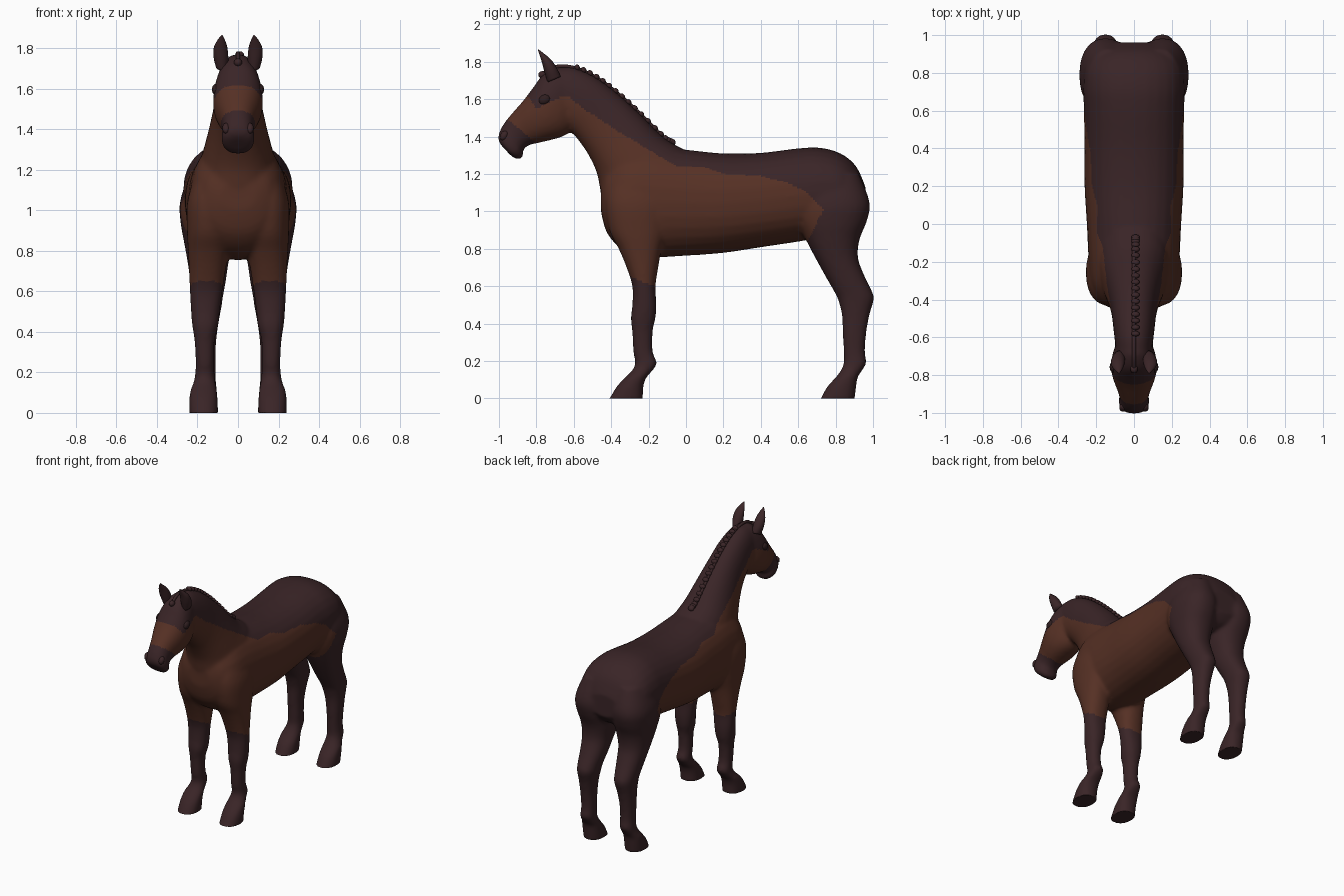
import bpy, bmesh, math
from mathutils import Vector

default = bpy.data.objects.get("Cube")
if default:
    bpy.data.objects.remove(default, do_unlink=True)


def material(name, colour):
    mat = bpy.data.materials.new(name)
    mat.use_nodes = True
    mat.diffuse_color = (*colour, 1)
    mat.node_tree.nodes["Principled BSDF"].inputs["Base Color"].default_value = (*colour, 1)
    mat.node_tree.nodes["Principled BSDF"].inputs["Roughness"].default_value = 0.8
    return mat


DARK = material("dark brown coat", (.042, .018, .020))
BAY = material("reddish brown coat", (.093, .030, .018))
EYE = material("eye brown", (.028, .013, .014))


def spline(rows, steps=4):
    """Smoothly interpolate rows of numbers."""
    rows = [Vector(r) for r in rows]
    out = []
    for i in range(len(rows) - 1):
        a, b = rows[max(i - 1, 0)], rows[i]
        c, d = rows[i + 1], rows[min(i + 2, len(rows) - 1)]
        for s in range(steps):
            t = s / steps
            out.append(b + (c - a) * (t / 2) + (a * 2 - b * 5 + c * 4 - d) * (t * t / 2)
                       + (b * 3 - a - c * 3 + d) * (t ** 3 / 2))
    return out + [rows[-1]]


def loft(bm, rows, sides=28, power=2.25):
    """Skin oval sections: edge point (y, z), opposite edge point (y, z), centre x, half width."""
    rings = []
    for ya, za, yb, zb, cx, w in spline(rows):
        ring = []
        for k in range(sides):
            angle = math.tau * k / sides
            c, s = (math.copysign(abs(f) ** (2 / power), f) for f in (math.cos(angle), math.sin(angle)))
            ring.append(bm.verts.new((cx + w * s, (ya + yb) / 2 + c * (ya - yb) / 2,
                                      (za + zb) / 2 + c * (za - zb) / 2)))
        rings.append(ring)
    faces = [bm.faces.new(rings[0]), bm.faces.new(rings[-1][::-1])]
    for p, q in zip(rings, rings[1:]):
        for k in range(sides):
            n = (k + 1) % sides
            faces.append(bm.faces.new((p[k], q[k], q[n], p[n])))
    bmesh.ops.recalc_face_normals(bm, faces=faces)


def finish(bm, name, mat):
    mesh = bpy.data.meshes.new(name)
    bm.to_mesh(mesh)
    bm.free()
    mesh.materials.append(mat)
    mesh.shade_smooth()
    obj = bpy.data.objects.new(name, mesh)
    bpy.context.collection.objects.link(obj)
    return obj


def ball(name, mat, centre, size, tilt=0):
    bm = bmesh.new()
    bmesh.ops.create_uvsphere(bm, u_segments=16, v_segments=10, radius=1)
    obj = finish(bm, name, mat)
    obj.location, obj.scale, obj.rotation_euler = centre, size, (tilt, 0, 0)
    return obj


def central(rows):
    return [(ya, za, yb, zb, 0, w) for ya, za, yb, zb, w in rows]


# Trunk: y, top, bottom, half width
trunk = [(-.455, 1.14, 1.0, .09), (-.42, 1.24, .88, .17), (-.33, 1.32, .79, .225),
         (-.2, 1.35, .755, .24), (0, 1.33, .763, .25), (.2, 1.31, .778, .262),
         (.4, 1.313, .808, .263), (.6, 1.337, .838, .265), (.72, 1.34, .86, .27),
         (.83, 1.308, .88, .26), (.91, 1.24, .91, .21), (.96, 1.13, .97, .12)]
trunk = [(y, top, y, low, 0, w) for y, top, low, w in trunk]

# Neck: crest point, throat point, half width
neck = central([(.02, 1.30, -.38, .92, .18), (-.02, 1.335, -.45, 1.08, .19),
                (-.12, 1.395, -.475, 1.2, .168), (-.24, 1.515, -.515, 1.29, .14),
                (-.36, 1.625, -.56, 1.36, .12), (-.48, 1.715, -.61, 1.42, .11),
                (-.6, 1.768, -.66, 1.45, .1), (-.69, 1.765, -.72, 1.5, .09)])

# Head: profile point, jaw point, half width
head = central([(-.62, 1.74, -.6, 1.52, .08), (-.68, 1.772, -.62, 1.43, .1),
                (-.765, 1.73, -.66, 1.4, .118), (-.815, 1.665, -.72, 1.382, .122),
                (-.868, 1.595, -.78, 1.368, .108), (-.925, 1.53, -.835, 1.355, .086),
                (-.97, 1.475, -.87, 1.33, .076), (-.995, 1.43, -.872, 1.292, .082),
                (-1.005, 1.39, -.9, 1.278, .076), (-.99, 1.355, -.935, 1.297, .05)])

# Legs: z, front y, back y, inner x, outer x
front_leg = [(1.2, -.4, -.1, .04, .2), (1.05, -.43, -.08, .03, .25), (.9, -.41, -.1, .03, .252),
             (.8, -.36, -.13, .045, .247), (.7, -.318, -.148, .062, .242),
             (.6, -.287, -.163, .077, .238), (.5, -.287, -.158, .09, .232),
             (.43, -.295, -.163, .098, .226), (.36, -.288, -.178, .115, .215),
             (.25, -.282, -.178, .118, .209), (.19, -.272, -.155, .116, .212),
             (.15, -.288, -.178, .11, .22), (.11, -.328, -.213, .104, .236),
             (.06, -.373, -.228, .1, .241), (-.02, -.42, -.23, .098, .241)]
hind_leg = [(1.2, .62, .925, .03, .235), (1.05, .6, .982, .015, .285), (.95, .6, .968, .012, .285),
            (.85, .64, .928, .02, .268), (.75, .692, .92, .045, .25), (.65, .747, .957, .06, .236),
            (.57, .793, .996, .075, .226), (.53, .812, 1.005, .08, .222),
            (.45, .833, .982, .095, .216), (.35, .838, .964, .108, .211),
            (.25, .843, .957, .11, .207), (.19, .843, .964, .11, .211),
            (.15, .828, .942, .108, .218), (.11, .798, .917, .104, .232),
            (.06, .753, .91, .1, .237), (-.02, .71, .9, .098, .237)]

# Fuse the body parts into one smooth skin
bm = bmesh.new()
for part in (trunk, neck, head):
    loft(bm, part)
for leg in (front_leg, hind_leg):
    for side in (-1, 1):
        loft(bm, [(yf, z, yb, z, side * (xi + xo) / 2, (xo - xi) / 2) for z, yf, yb, xi, xo in leg])
body = finish(bm, "body", DARK)
body.data.materials.append(BAY)
remesh = body.modifiers.new("fuse", 'REMESH')
remesh.mode = 'VOXEL'
remesh.voxel_size = .012
relax = body.modifiers.new("relax", 'SMOOTH')
relax.factor, relax.iterations = .5, 8
skin = bpy.data.meshes.new_from_object(body.evaluated_get(bpy.context.evaluated_depsgraph_get()))
body.modifiers.clear()
body.data = skin
skin.materials.clear()
skin.materials.append(DARK)
skin.materials.append(BAY)
for v in skin.vertices:
    v.co.z = max(v.co.z, 0)

# Lower edge of the dark saddle along the head, neck and back
EDGE = [(-.86, 1.64), (-.8, 1.55), (-.7, 1.6), (-.63, 1.62), (-.55, 1.55), (-.35, 1.42),
        (-.15, 1.3), (-.05, 1.24), (.1, 1.235), (.2, 1.2), (.4, 1.19), (.55, 1.15), (.65, 1.1), (.74, 1.0)]


def is_bay(c):
    if c.y < -.81 and c.z < 1.48 - .82 * (c.y + .94):      # muzzle
        return False
    if c.y < .2 and c.z < .62 - .4 * (c.y + .22):          # lower front legs
        return False
    if c.y > .65 + max(c.z - .84, -.2) * .5:               # hindquarters
        return False
    if c.y < EDGE[0][0]:
        return True
    for (ya, za), (yb, zb) in zip(EDGE, EDGE[1:]):
        if ya <= c.y <= yb:
            return c.z < za + (zb - za) * (c.y - ya) / (yb - ya)
    return False


for face in skin.polygons:
    face.material_index = int(is_bay(face.center))
skin.shade_smooth()

# Ears, eyes and nostrils
for side, label in ((1, "left"), (-1, "right")):
    bm = bmesh.new()
    loft(bm, [(-.67, 1.72, -.74, 1.69, side * .078, .03), (-.69, 1.765, -.757, 1.745, side * .084, .037),
              (-.72, 1.81, -.77, 1.795, side * .086, .034), (-.757, 1.842, -.782, 1.833, side * .083, .02),
              (-.789, 1.866, -.792, 1.864, side * .079, .003)], sides=14, power=2)
    finish(bm, label + "_ear", DARK)
    ball(label + "_eye", EYE, (side * .109, -.757, 1.597), (.02, .032, .026), .5)
    ball(label + "_nostril", DARK, (side * .058, -.972, 1.405), (.02, .02, .028), -.5)

# Braided mane: a thin ridge with a row of buns, ending in a forelock
crest = [(0, r[0], r[1]) for r in neck[2:7]]
path = spline([(0, -.07, 1.365)] + crest + [(0, -.7, 1.772), (0, -.765, 1.735)], 6)
curve = bpy.data.curves.new("mane_ridge", 'CURVE')
curve.dimensions, curve.bevel_depth, curve.use_fill_caps = '3D', .01, True
line = curve.splines.new('POLY')
line.points.add(len(path) - 1)
for point, p in zip(line.points, path):
    point.co = (p.x, p.y, p.z, 1)
curve.materials.append(DARK)
bpy.context.collection.objects.link(bpy.data.objects.new("mane_ridge", curve))

BUNS = 18
mane = path[:31]
for i in range(BUNS):
    t = i / (BUNS - 1) * (len(mane) - 2)
    k = int(t)
    p = mane[k].lerp(mane[k + 1], t - k)
    slope = mane[k + 1] - mane[k]
    ball("mane_bun_%d" % (i + 1), DARK, p + Vector((.008, 0, .006)), (.022, .014, .017),
         math.atan2(-slope.z, -slope.y) * -1)
ball("forelock_bun", DARK, (0, -.768, 1.73), (.02, .022, .02))
